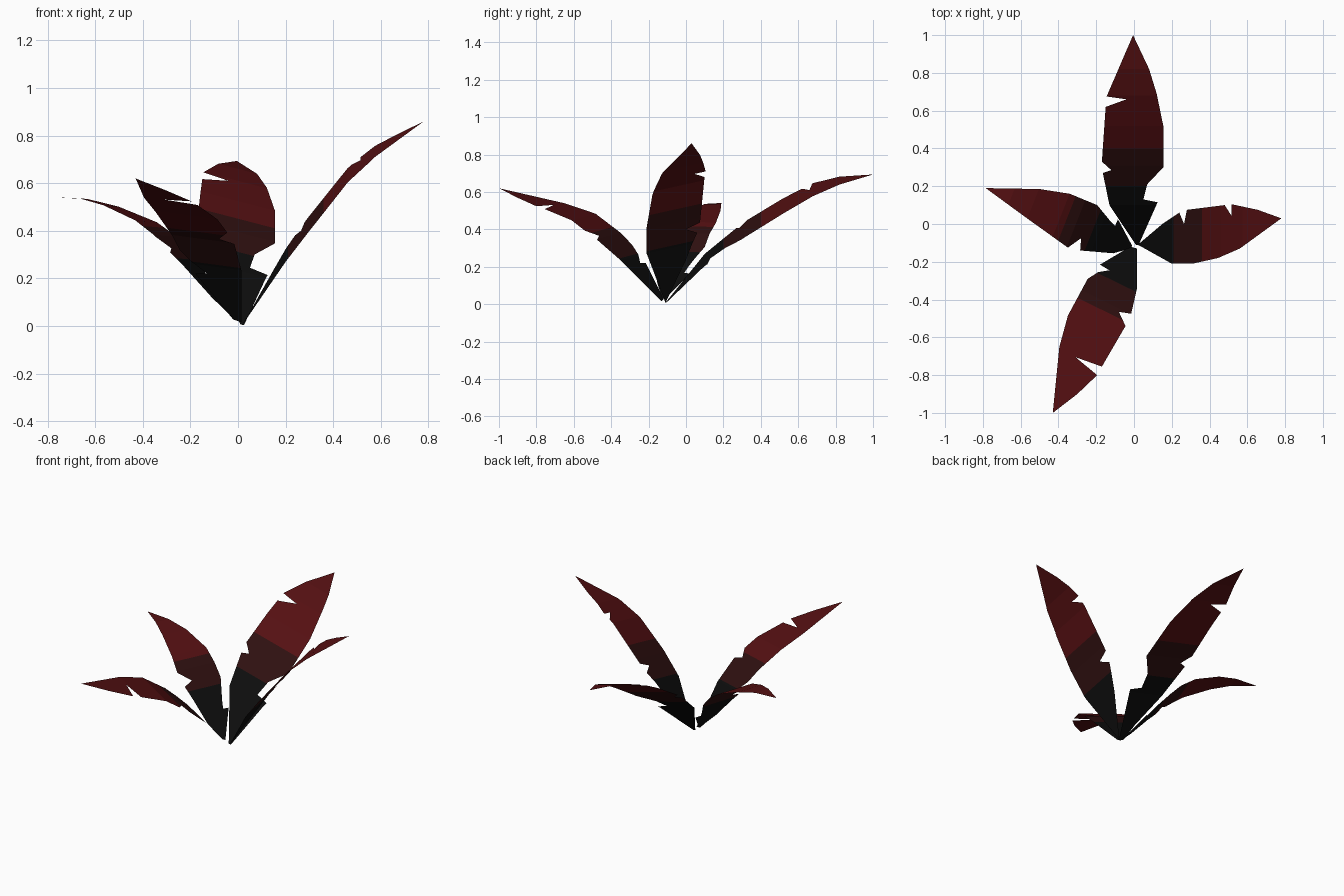
import bpy
import bmesh
from mathutils import Vector

cube = bpy.data.objects.get("Cube")
if cube:
    bpy.data.objects.remove(cube, do_unlink=True)


def make_material(name, rgb):
    mat = bpy.data.materials.new(name)
    mat.use_nodes = True
    colour = (*rgb, 1.0)
    mat.diffuse_color = colour
    bsdf = next(n for n in mat.node_tree.nodes if n.type == 'BSDF_PRINCIPLED')
    bsdf.inputs["Base Color"].default_value = colour
    bsdf.inputs["Roughness"].default_value = 0.9
    return mat


BANDS = [
    make_material("black stem", (0.004, 0.004, 0.004)),
    make_material("dark maroon", (0.028, 0.005, 0.005)),
    make_material("deep red", (0.09, 0.005, 0.006)),
]


def height_at(profile, u):
    """Height along the leaf, interpolated between profile stations."""
    for (u0, z0), (u1, z1) in zip(profile, profile[1:]):
        if u <= u1:
            break
    return z0 + (z1 - z0) * (u - u0) / (u1 - u0)


def make_leaf(name, base, direction, outline, profile, tilt, band_ends):
    """Cut a flat notched outline (hundredths) into strips, then arch it upwards."""
    origin = Vector((*base, 0))
    axis = Vector((*direction, 0)).normalized()
    side = Vector((-axis.y, axis.x, 0))
    bm = bmesh.new()
    face = bm.faces.new([bm.verts.new((x / 100, y / 100, 0)) for x, y in outline])
    if face.normal.z < 0:
        face.normal_flip()
    bmesh.ops.triangulate(bm, faces=bm.faces[:])

    # Crease at each profile station and at the colour changes
    for u in sorted([p[0] for p in profile[1:-1]] + list(band_ends)):
        geom = bm.verts[:] + bm.edges[:] + bm.faces[:]
        bmesh.ops.bisect_plane(bm, geom=geom, dist=1e-5,
                               plane_co=origin + axis * u, plane_no=axis)

    # Colour bands from the base to the tip
    for f in bm.faces:
        u = (f.calc_center_median() - origin).dot(axis)
        f.material_index = sum(u > end for end in band_ends)

    # Arch and sideways lean
    for v in bm.verts:
        offset = v.co - origin
        lean = tilt * offset.dot(side)
        v.co.z = max(0, height_at(profile, offset.dot(axis)) + lean)
    bm.normal_update()
    for f in bm.faces:
        if f.normal.z < 0:
            f.normal_flip()

    mesh = bpy.data.meshes.new(name)
    bm.to_mesh(mesh)
    bm.free()
    for mat in BANDS:
        mesh.materials.append(mat)
    obj = bpy.data.objects.new(name, mesh)
    bpy.context.collection.objects.link(obj)


make_leaf(
    "back_leaf", (0, -.11), (0, 1),
    [(1, -11), (2.5, -11), (12.5, 11.5), (5, 13), (7, 21), (15.5, 30),
     (15.5, 52), (12, 69), (8, 82), (-.5, 100), (-14.5, 67.5), (-4, 66),
     (-15, 62), (-17, 33), (-12, 28.5), (-16.5, 27), (-13, 10)],
    [(0, .01), (.21, .235), (.42, .395), (.63, .525), (.79, .61), (.93, .66), (1.11, .692)],
    .26, (.31, .51))

make_leaf(
    "left_leaf", (.02, -.05), (1, 0),
    [(2, -11), (3, -11.5), (20, -21), (31, -21), (44.5, -18), (56, -13),
     (78, 3), (65.5, 7.5), (51.5, 10.5), (51.5, 4.5), (48, 10), (28, 7.5),
     (26.5, 0), (24, 6), (15, 0)],
    [(0, .02), (.18, .305), (.28, .435), (.44, .63), (.555, .725), (.76, .842)],
    .22, (.19, .34))

make_leaf(
    "front_leaf", (0, -.12), (-.44, -.9),
    [(-2, -12), (1.5, -13), (1.5, -34.5), (-1.5, -47.5), (-8, -46.5),
     (-4.5, -54), (-17, -75.5), (-31, -70.5), (-19.5, -80), (-30, -90),
     (-43, -100), (-39.5, -65), (-35, -48.5), (-24.5, -29), (-19, -25.5),
     (-13, -24.5), (-18, -21.5)],
    [(0, .015), (.2, .248), (.33, .365), (.48, .465), (.65, .525), (.97, .617)],
    -.12, (.21, .375))

make_leaf(
    "right_leaf", (0, -.12), (-.93, .367),
    [(-1, -11.5), (-8.5, 2.5), (-10, -1), (-12.5, 1.5), (-19.5, 10),
     (-34, 16), (-50, 18.5), (-78.5, 19), (-58, 4), (-35, -12.5),
     (-28, -7.5), (-28.5, -14), (-11, -15.5), (-2, -13)],
    [(0, .015), (.2, .245), (.33, .38), (.42, .44), (.58, .505), (.7, .535), (.844, .541)],
    .03, (.235, .385))
